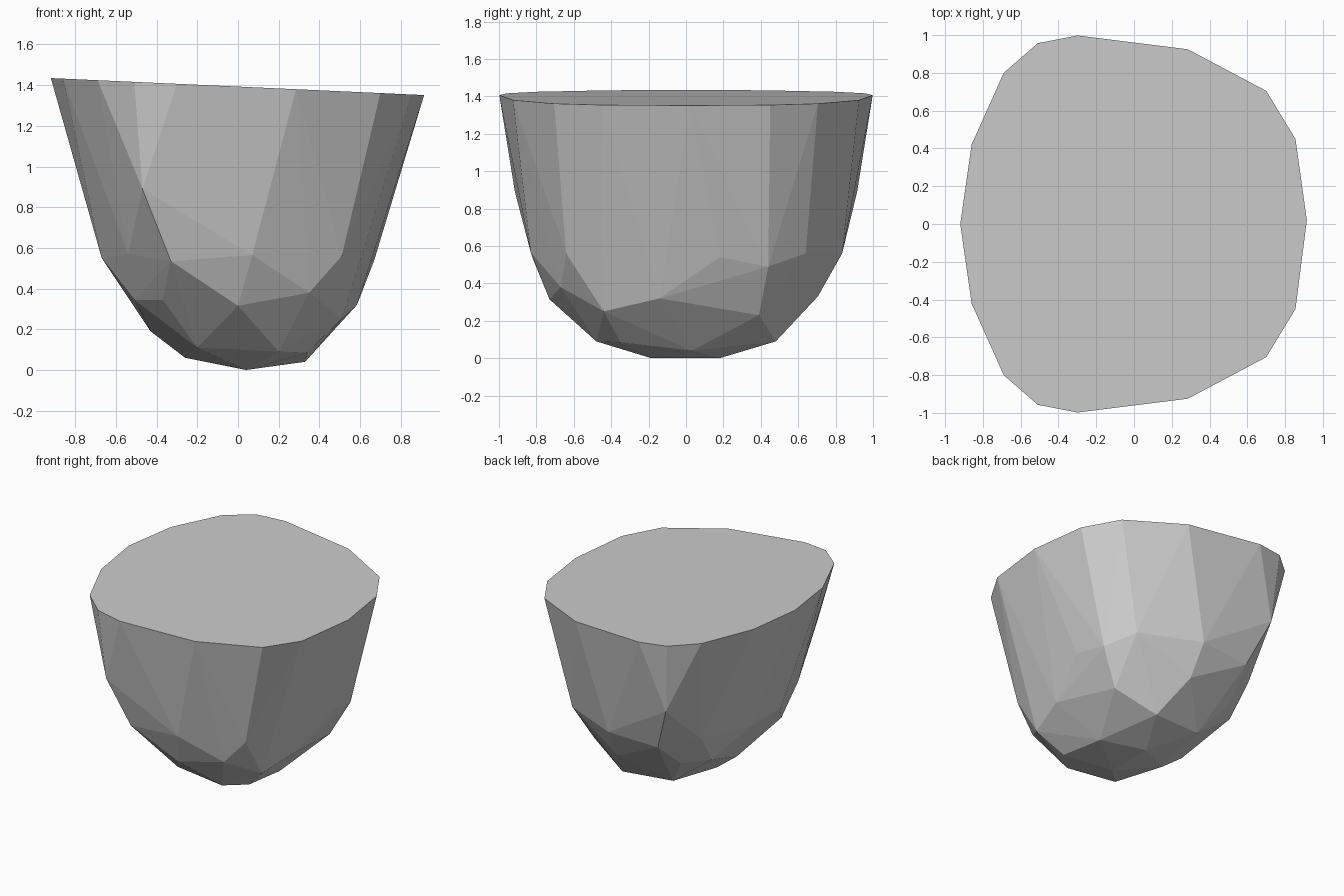
import bpy, bmesh, math

# Slanted rim outline: (x, y) for the half with y > 0, plus the two end points
rim_half = [(-0.86, 0.42), (-0.69, 0.80), (-0.51, 0.957), (-0.30, 0.998),
            (0.285, 0.925), (0.70, 0.705), (0.855, 0.45)]
rim_ends = [(-0.92, 0.0), (0.915, 0.02)]

# Bowl corners on the front side
front = [(-0.47, -0.915, 0.89), (-0.54, -0.58, 0.57), (-0.33, -0.82, 0.535),
         (0.07, -0.83, 0.565), (0.51, -0.64, 0.56), (0.35, -0.67, 0.38),
         (0.0, -0.73, 0.315), (-0.37, -0.59, 0.345), (-0.51, -0.42, 0.345),
         (-0.20, -0.44, 0.11), (0.20, -0.48, 0.09), (0.34, -0.35, 0.085),
         (0.51, -0.44, 0.25)]
# Bowl corners on the back side
back = [(-0.47, 0.915, 0.89), (-0.54, 0.58, 0.57), (-0.33, 0.81, 0.54),
        (0.07, 0.835, 0.56), (0.51, 0.64, 0.56), (0.64, 0.44, 0.49),
        (0.08, 0.705, 0.33), (-0.37, 0.59, 0.345), (-0.51, 0.42, 0.345),
        (-0.20, 0.44, 0.11), (0.20, 0.48, 0.09), (0.50, 0.39, 0.23)]
# Corners near the middle line and the base
middle = [(-0.70, 0.0, 0.77), (-0.67, -0.18, 0.55), (-0.67, 0.18, 0.55),
          (0.67, 0.18, 0.54), (0.585, -0.14, 0.32), (-0.43, 0.0, 0.19),
          (-0.26, 0.0, 0.06), (0.33, 0.03, 0.04),
          (0.04, -0.185, 0.0), (0.04, 0.18, 0.0)]

outline = rim_ends + rim_half + [(x, -y) for x, y in rim_half]
rim = [(x, y, 1.393 - 0.0455 * x) for x, y in outline]

# Faceted solid bowl wrapped around the corners
bm = bmesh.new()
for p in rim + front + back + middle:
    bm.verts.new(p)
result = bmesh.ops.convex_hull(bm, input=bm.verts)
loose = [v for v in bm.verts if not v.link_faces]
bmesh.ops.delete(bm, geom=loose, context='VERTS')
# Merge the flat top into one face
bmesh.ops.dissolve_limit(bm, angle_limit=math.radians(0.5),
                         verts=bm.verts, edges=bm.edges)
bmesh.ops.recalc_face_normals(bm, faces=bm.faces)

mesh = bpy.data.meshes.new("faceted_bowl")
bm.to_mesh(mesh)
bm.free()
bowl = bpy.data.objects.new("faceted_bowl", mesh)
bpy.context.collection.objects.link(bowl)

grey = bpy.data.materials.new("light grey")
grey.diffuse_color = (0.6, 0.6, 0.6, 1.0)
mesh.materials.append(grey)
